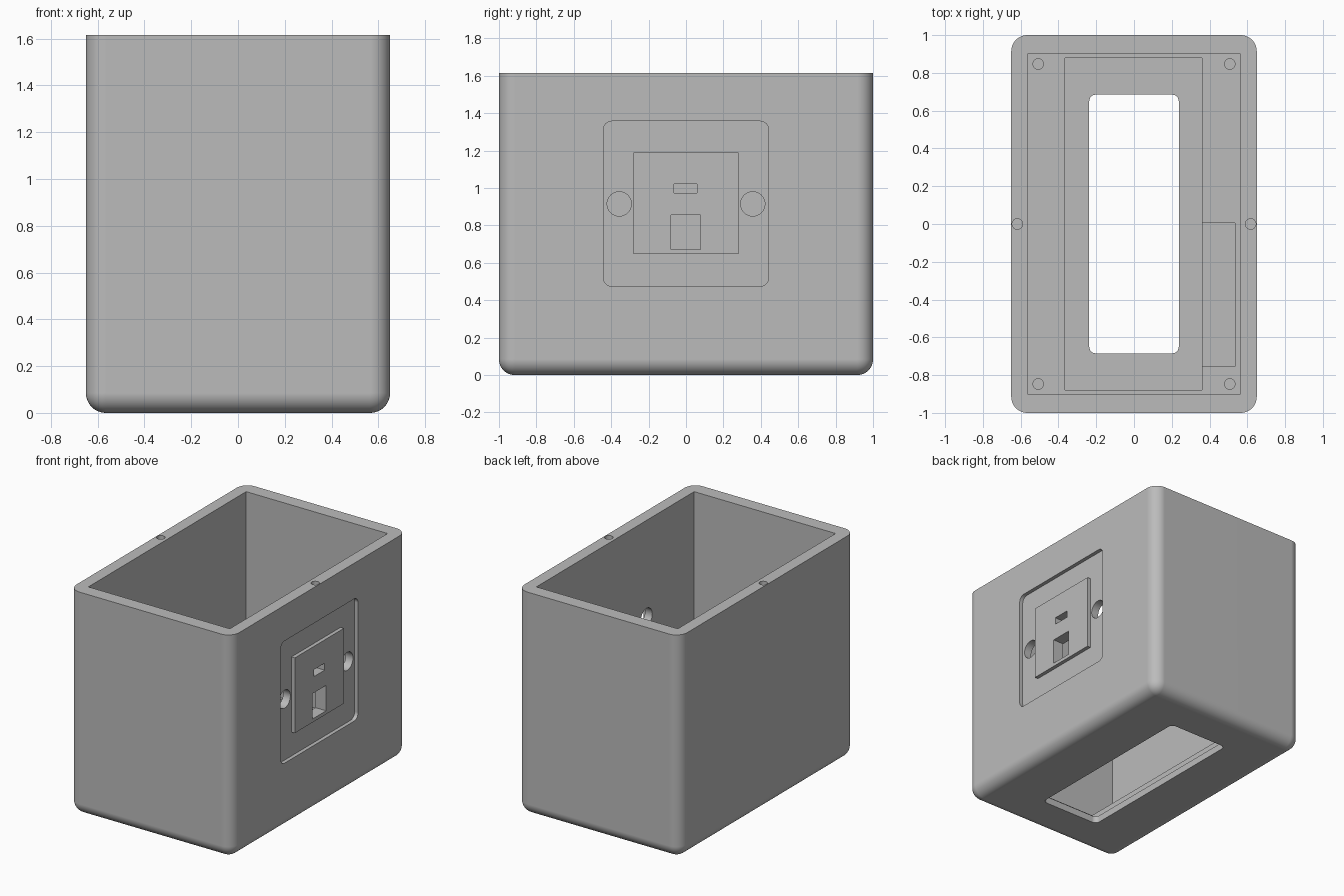
import bpy, bmesh, math
from mathutils import Matrix, Vector

if "Cube" in bpy.data.objects:
    bpy.data.objects.remove(bpy.data.objects["Cube"])

grey = bpy.data.materials.new("plain grey")
grey.diffuse_color = (0.5, 0.5, 0.5, 1)
grey.use_nodes = True
grey.node_tree.nodes["Principled BSDF"].inputs["Base Color"].default_value = grey.diffuse_color


def block(name, lo, hi, radius=0, pick=None, segments=6):
    """Box between two corners; edges chosen by pick(direction, midpoint) are rounded."""
    lo, hi = Vector(lo), Vector(hi)
    bm = bmesh.new()
    bmesh.ops.create_cube(bm, size=1)
    for v in bm.verts:
        v.co = Vector(((lo[i] + hi[i]) / 2 + v.co[i] * (hi[i] - lo[i])) for i in range(3))
    if radius:
        edges = [e for e in bm.edges
                 if pick((e.verts[1].co - e.verts[0].co).normalized(),
                         (e.verts[0].co + e.verts[1].co) / 2)]
        bmesh.ops.bevel(bm, geom=edges, offset=radius, segments=segments,
                        profile=0.5, affect='EDGES')
    return finish(name, bm)


def rod(name, centre, radius, depth, along_x=False):
    bm = bmesh.new()
    bmesh.ops.create_cone(bm, cap_ends=True, segments=32, radius1=radius,
                          radius2=radius, depth=depth)
    if along_x:
        bm.transform(Matrix.Rotation(math.pi / 2, 4, 'Y'))
    bm.transform(Matrix.Translation(centre))
    return finish(name, bm)


def finish(name, bm):
    bmesh.ops.recalc_face_normals(bm, faces=bm.faces)
    mesh = bpy.data.meshes.new(name)
    bm.to_mesh(mesh)
    bm.free()
    mesh.materials.append(grey)
    obj = bpy.data.objects.new(name, mesh)
    bpy.context.collection.objects.link(obj)
    return obj


def cut(target, cutter):
    mod = target.modifiers.new("cut", 'BOOLEAN')
    mod.operation, mod.solver, mod.object = 'DIFFERENCE', 'EXACT', cutter
    bpy.context.view_layer.objects.active = target
    bpy.ops.object.modifier_apply(modifier=mod.name)
    bpy.data.objects.remove(cutter)


upright = lambda d, m: abs(d.z) > 0.9
sideways = lambda d, m: abs(d.x) > 0.9

# Outer shell: rounded upright corners and bottom rim, sharp top rim
housing = block("housing", (-0.65, -1, 0), (0.65, 1, 1.615), 0.085,
                lambda d, m: m.z < 1.6, 10)

# Main cavity, floor pocket, side pocket and rounded floor opening
cut(housing, block("cavity", (-0.565, -0.9, 0.2), (0.565, 0.9, 2)))
cut(housing, block("floor_pocket", (-0.365, -0.88, 0.05), (0.36, 0.88, 0.4)))
cut(housing, block("side_pocket", (0.34, -0.755, 0.12), (0.535, 0.005, 0.45)))
cut(housing, block("floor_opening", (-0.237, -0.685, -0.2), (0.237, 0.685, 0.13),
                   0.035, upright))

# Screw holes in the floor corners and in the top rim
for sx in (-1, 1):
    for sy in (-1, 1):
        cut(housing, rod("floor_hole", (sx * 0.507, sy * 0.847, 0.25), 0.028, 0.26))
    cut(housing, rod("rim_hole", (sx * 0.617, 0, 1.615), 0.028, 0.4))

# Recessed frame around a flush socket plate on the right wall
frame = block("frame_recess", (0.623, -0.442, 0.475), (0.8, 0.442, 1.357), 0.045, sideways)
cut(frame, block("plate_keep", (0.5, -0.28, 0.647), (0.9, 0.28, 1.19)))
cut(housing, frame)

# Socket openings and fixing holes through the wall
cut(housing, block("jack_opening", (0.5, -0.08, 0.672), (0.8, 0.077, 0.855)))
cut(housing, block("slot_opening", (0.5, -0.063, 0.972), (0.8, 0.06, 1.022)))
for y in (-0.357, 0.357):
    cut(housing, rod("fixing_hole", (0.62, y, 0.915), 0.065, 0.3, True))

# Smooth rounded edges, crisp flat faces
bpy.ops.object.select_all(action='DESELECT')
housing.select_set(True)
bpy.context.view_layer.objects.active = housing
bpy.ops.object.shade_smooth_by_angle(angle=math.radians(30))
weighted = housing.modifiers.new("weighted_normals", 'WEIGHTED_NORMAL')
weighted.keep_sharp = True
